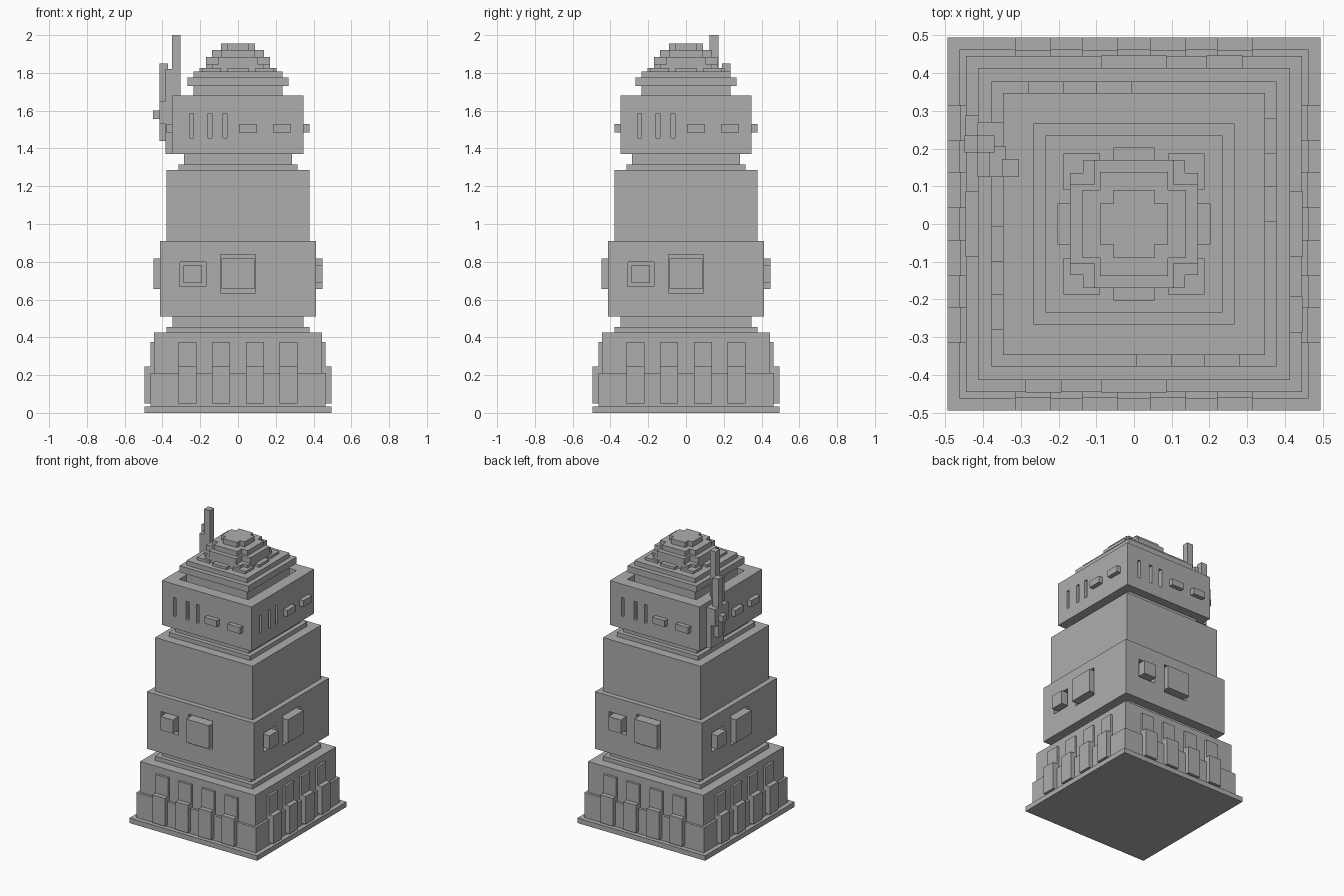
import bpy
from mathutils import Matrix
from math import pi

cube = bpy.data.objects.get("Cube")
if cube:
    bpy.data.objects.remove(cube, do_unlink=True)

grey = bpy.data.materials.new("plain_grey")
grey.use_nodes = True
colour = (0.42, 0.42, 0.42, 1)
grey.diffuse_color = colour
grey.node_tree.nodes["Principled BSDF"].inputs["Base Color"].default_value = colour


def box(name, x, y, z, turn=0):
    """Box from three (low, high) ranges, turned about z by quarter turns."""
    x0, x1 = x
    y0, y1 = y
    z0, z1 = z
    corners = [(a, b, c) for c in (z0, z1) for a, b in
               ((x0, y0), (x1, y0), (x1, y1), (x0, y1))]
    sides = [(i, (i + 1) % 4, (i + 1) % 4 + 4, i + 4) for i in range(4)]
    mesh = bpy.data.meshes.new(name)
    mesh.from_pydata(corners, [], [(3, 2, 1, 0), (4, 5, 6, 7)] + sides)
    mesh.transform(Matrix.Rotation(turn * pi / 2, 4, "Z"))
    mesh.materials.append(grey)
    obj = bpy.data.objects.new(name, mesh)
    bpy.context.collection.objects.link(obj)
    return obj


def tier(name, half, z):
    return box(name, (-half, half), (-half, half), z)


def cut(target, cutter):
    cutter.hide_render = True
    cutter.hide_viewport = True
    cutter.display_type = "WIRE"
    mod = target.modifiers.new("recess", "BOOLEAN")
    mod.operation = "DIFFERENCE"
    mod.solver = "EXACT"
    mod.object = cutter


# Stacked square tiers
tier("base_plate", 0.495, (0, 0.035))
tier("lower_wall", 0.463, (0.035, 0.21))
tier("upper_base_wall", 0.446, (0.21, 0.425))
tier("base_ledge", 0.378, (0.425, 0.455))
tier("base_neck", 0.347, (0.455, 0.51))
window_storey = tier("window_storey", 0.414, (0.51, 0.91))
tier("plain_storey", 0.378, (0.91, 1.285))
tier("upper_ledge", 0.315, (1.285, 1.315))
tier("upper_neck", 0.285, (1.315, 1.37))
head = tier("head_storey", 0.347, (1.37, 1.68))
tier("roof_neck", 0.235, (1.6, 1.73))
tier("roof_slab", 0.267, (1.73, 1.775))
tier("roof_step", 0.235, (1.775, 1.807))

# Sunken gutter behind the parapet
cut(head, tier("gutter_cutter", 0.267, (1.63, 1.72)))

# Details repeated on all four sides
for turn in range(4):
    for centre in (-0.268, -0.09, 0.09, 0.268):
        span = (centre - 0.048, centre + 0.048)
        box("lower_pilaster", span, (-0.495, -0.44), (0.05, 0.245), turn)
        box("upper_pilaster", span, (-0.462, -0.42), (0.245, 0.375), turn)

    # Sunken surrounds with projecting windows
    cut(window_storey, box("small_surround_cutter", (-0.307, -0.17),
                           (-0.45, -0.38), (0.67, 0.8), turn))
    cut(window_storey, box("large_surround_cutter", (-0.092, 0.092),
                           (-0.45, -0.38), (0.635, 0.838), turn))
    box("small_window", (-0.288, -0.192), (-0.447, -0.37), (0.688, 0.783), turn)
    box("large_window", (-0.088, 0.088), (-0.447, -0.37), (0.655, 0.818), turn)

    # Slits and projecting blocks on the head
    for left in (-0.258, -0.16, -0.08):
        cut(head, box("slit_cutter", (left, left + 0.022),
                      (-0.4, -0.317), (1.455, 1.585), turn))
    for left in (0.005, 0.185):
        box("head_block", (left, left + 0.095), (-0.378, -0.33),
            (1.485, 1.53), turn)

# Stepped dome: each layer is a cross of two boxes
for long, short, low, high in ((0.203, 0.055, 1.80, 1.825),
                               (0.17, 0.135, 1.80, 1.845),
                               (0.17, 0.105, 1.845, 1.885),
                               (0.138, 0.09, 1.885, 1.92),
                               (0.09, 0.055, 1.92, 1.955)):
    for turn in range(2):
        box("dome_step", (-long, long), (-short, short), (low, high), turn)
for turn in range(4):
    box("dome_corner", (0.09, 0.187), (0.09, 0.187), (1.80, 1.825), turn)

# Antenna cluster on the right side
box("antenna_mast", (-0.35, -0.305), (0.125, 0.172), (1.6, 2.0))
box("antenna_post", (-0.415, -0.37), (0.19, 0.235), (1.44, 1.85))
box("antenna_link", (-0.385, -0.34), (0.125, 0.205), (1.44, 1.82))
box("antenna_housing", (-0.415, -0.34), (0.125, 0.27), (1.53, 1.65))
box("antenna_foot", (-0.383, -0.34), (0.125, 0.27), (1.37, 1.53))
box("antenna_knob", (-0.45, -0.41), (0.19, 0.235), (1.555, 1.6))
